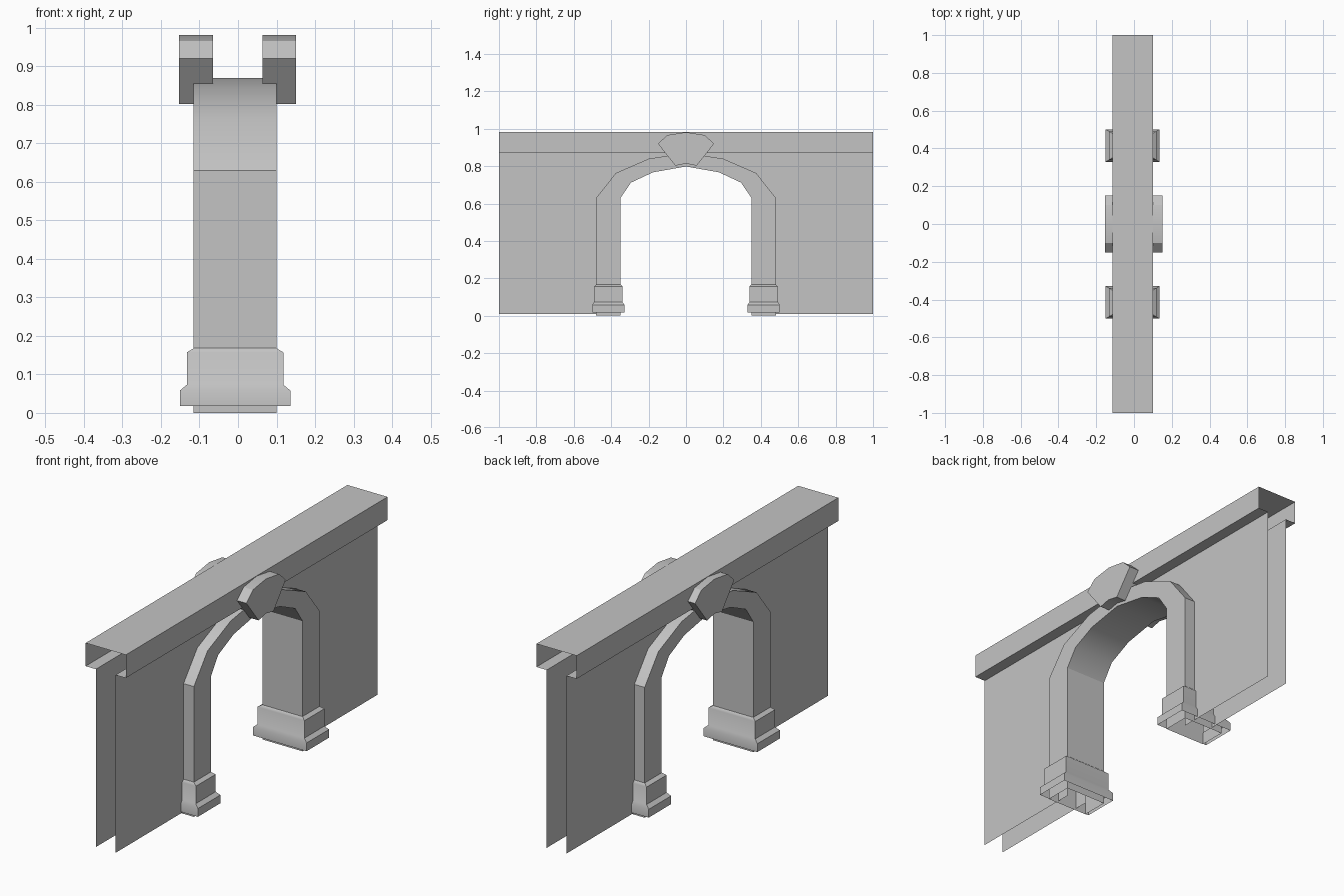
import bpy
import bmesh
from math import radians
from mathutils import Vector

cube = bpy.data.objects.get("Cube")
if cube:
    bpy.data.objects.remove(cube, do_unlink=True)

stone = bpy.data.materials.new("grey stone")
stone.use_nodes = True
GREY = (0.55, 0.55, 0.55, 1)
stone.diffuse_color = GREY
stone.node_tree.nodes["Principled BSDF"].inputs["Base Color"].default_value = GREY

MID = -0.0075            # middle of the wall thickness
HALF = 0.1075            # half thickness of arch and coping
SHEET = 0.0525           # half distance between the wall sheets
COPING_Z, TOP = 0.87, 0.982


def finish(name, bm, angle):
    mesh = bpy.data.meshes.new(name)
    bm.to_mesh(mesh)
    bm.free()
    obj = bpy.data.objects.new(name, mesh)
    bpy.context.collection.objects.link(obj)
    mesh.materials.append(stone)
    bpy.ops.object.select_all(action='DESELECT')
    obj.select_set(True)
    bpy.context.view_layer.objects.active = obj
    bpy.ops.object.shade_smooth_by_angle(angle=radians(angle))
    return obj


def mirrored(half):
    """Complete a y-z outline that ends on the middle line y = 0."""
    return half + [(-y, z) for y, z in reversed(half[:-1])]


def solid(outline, x0, x1):
    """Extrude a closed y-z outline along x."""
    bm = bmesh.new()
    face = bm.faces.new([bm.verts.new((x0, y, z)) for y, z in outline])
    ext = bmesh.ops.extrude_face_region(bm, geom=[face], use_keep_orig=True)
    verts = [v for v in ext["geom"] if isinstance(v, bmesh.types.BMVert)]
    bmesh.ops.translate(bm, verts=verts, vec=(x1 - x0, 0, 0))
    bmesh.ops.recalc_face_normals(bm, faces=bm.faces)
    return bm


# Arch ring with legs, open underneath
outer = mirrored([(-0.48, 0), (-0.48, 0.63), (-0.375, 0.763), (-0.198, 0.84), (0, 0.87)])
inner = mirrored([(-0.35, 0), (-0.35, 0.63), (-0.294, 0.712), (-0.176, 0.767), (0, 0.798)])
bm = solid(outer + inner[::-1], MID - HALF, MID + HALF)
feet = [f for f in bm.faces if f.calc_center_median().z < 0.001]
bmesh.ops.delete(bm, geom=feet, context='FACES_ONLY')
finish("arch_ring", bm, 31)

# Two thin wall sheets, their opening hidden inside the arch ring
opening = [((a[0] + b[0]) / 2, max((a[1] + b[1]) / 2, 0.01)) for a, b in zip(outer, inner)]
sheet = [(-1, 0.01)] + opening + [(1, 0.01), (1, COPING_Z), (-1, COPING_Z)]
for side, name in ((-1, "right_wall"), (1, "left_wall")):
    bm = bmesh.new()
    f = bm.faces.new([bm.verts.new((MID + side * SHEET, y, z)) for y, z in sheet])
    f.normal_update()
    if f.normal.x * side < 0:
        f.normal_flip()
    finish(name, bm, 30)

# Hollow coping with open ends
section = [(-SHEET, COPING_Z), (-HALF, COPING_Z), (-HALF, TOP),
           (HALF, TOP), (HALF, COPING_Z), (SHEET, COPING_Z)]
bm = bmesh.new()
rows = [[bm.verts.new((MID + x, y, z)) for x, z in section] for y in (-1, 1)]
for i in range(len(section) - 1):
    bm.faces.new((rows[0][i], rows[1][i], rows[1][i + 1], rows[0][i + 1]))
for f in bm.faces:
    f.normal_update()
    if f.normal.dot(f.calc_center_median() - Vector((MID, 0, 0.92))) < 0:
        f.normal_flip()
finish("coping", bm, 30)

# Keystones on both faces
keystone = mirrored([(-0.15, 0.92), (-0.1, 0.966), (0, 0.981)])
keystone += [(0.057, 0.802), (0, 0.814), (-0.057, 0.802)]
finish("right_keystone", solid(keystone, -0.153, -0.065), 30)
finish("left_keystone", solid(keystone, 0.063, 0.15), 30)

# Moulded leg bases: (x overhang, y overhang, height)
moulding = [(0.036, 0.021, 0.018), (0.036, 0.021, 0.058), (0.018, 0.011, 0.073),
            (0.018, 0.011, 0.157), (0, 0, 0.168)]
for side, name in ((-1, "front_base"), (1, "back_base")):
    bm = bmesh.new()
    rings = []
    for ox, oy, z in moulding:
        rings.append([bm.verts.new((MID + sx * (HALF + ox), side * 0.415 + sy * (0.065 + oy), z))
                      for sx, sy in ((-1, -1), (1, -1), (1, 1), (-1, 1))])
    for low, high in zip(rings, rings[1:]):
        for i in range(4):
            j = (i + 1) % 4
            bm.faces.new((low[i], low[j], high[j], high[i]))
    finish(name, bm, 50)
